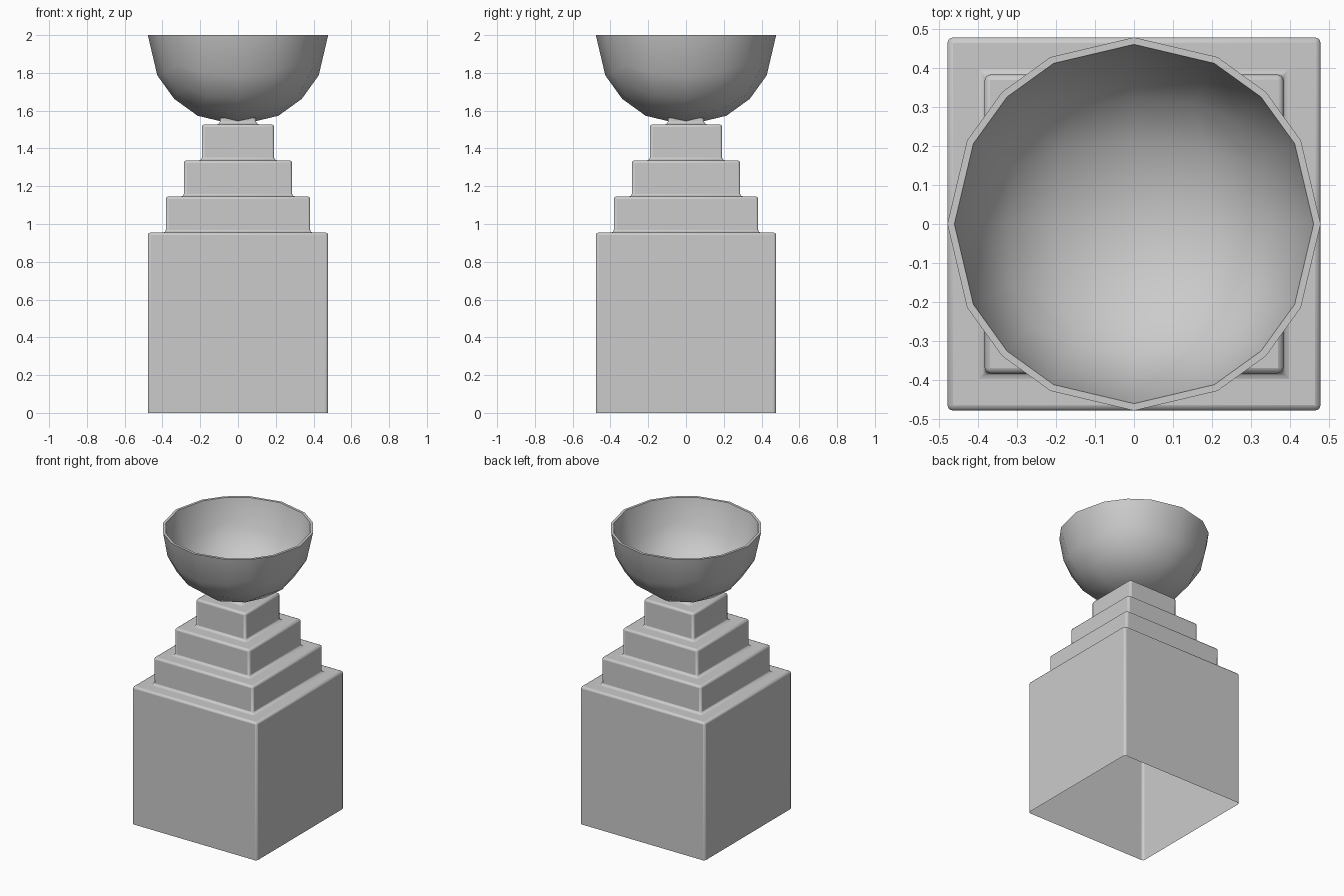
import bpy, bmesh
from mathutils import Vector

if "Cube" in bpy.data.objects:
    bpy.data.objects.remove(bpy.data.objects["Cube"])

U = 0.0955  # step size of the tiers


def finish(name, bm, angle):
    mesh = bpy.data.meshes.new(name)
    bm.to_mesh(mesh)
    bm.free()
    ob = bpy.data.objects.new(name, mesh)
    bpy.context.collection.objects.link(ob)
    bpy.ops.object.select_all(action='DESELECT')
    ob.select_set(True)
    bpy.context.view_layer.objects.active = ob
    bpy.ops.object.shade_smooth_by_angle(angle=angle)
    return ob


# Stepped pedestal: one open-bottomed skin of stacked square rings
levels = [(5, 0), (5, 10 * U), (4, 10 * U), (4, 12 * U), (3, 12 * U), (3, 14 * U),
          (2, 14 * U), (2, 16 * U), (1, 16 * U), (1, 1.562)]
bm = bmesh.new()
rings = [[bm.verts.new((sx * n * U, sy * n * U, z))
          for sx, sy in ((-1, -1), (1, -1), (1, 1), (-1, 1))] for n, z in levels]
for low, high in zip(rings, rings[1:]):
    for i in range(4):
        j = (i + 1) % 4
        bm.faces.new((low[i], low[j], high[j], high[i]))
pedestal = finish("stepped_pedestal", bm, 0.7)
bevel = pedestal.modifiers.new("soft_edges", 'BEVEL')
bevel.width = 0.014
bevel.segments = 2
bevel.limit_method = 'ANGLE'

# Bowl: lower half of a sphere made from a subdivided cube, with an inner shell
R, T = 0.4775, 0.018
bm = bmesh.new()
bmesh.ops.create_cube(bm, size=2)
bmesh.ops.subdivide_edges(bm, edges=bm.edges[:], cuts=3, use_grid_fill=True)
bmesh.ops.delete(bm, geom=[v for v in bm.verts if v.co.z > 0.01], context='VERTS')
for v in bm.verts:
    v.co = v.co.normalized() * R + Vector((0, 0, 2))
rim = [e for e in bm.edges if e.is_boundary]
inner = bmesh.ops.duplicate(bm, geom=bm.verts[:] + bm.edges[:] + bm.faces[:])["geom"]
for v in (g for g in inner if isinstance(g, bmesh.types.BMVert)):
    v.co = (v.co - Vector((0, 0, 2))) * (1 - T / R) + Vector((0, 0, 2))
bmesh.ops.reverse_faces(bm, faces=[g for g in inner if isinstance(g, bmesh.types.BMFace)])
bmesh.ops.bridge_loops(bm, edges=[e for e in bm.edges if e.is_boundary])
bmesh.ops.recalc_face_normals(bm, faces=bm.faces[:])
finish("bowl", bm, 0.7)
